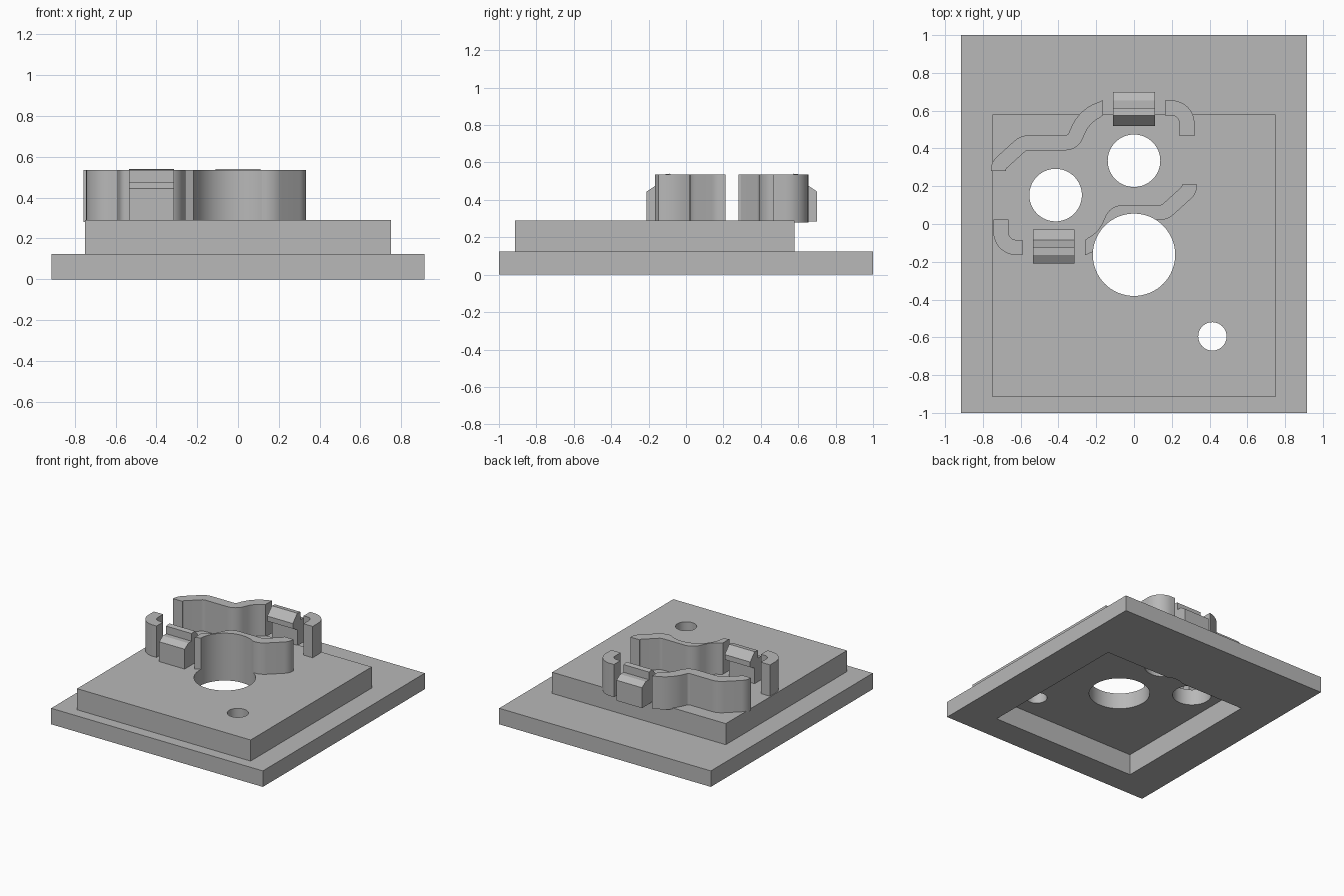
import bpy, bmesh, math
from mathutils import Vector, Matrix

old = bpy.data.objects.get("Cube")
if old:
    bpy.data.objects.remove(old, do_unlink=True)

grey = bpy.data.materials.new("light_grey")
grey.use_nodes = True
color = (0.48, 0.48, 0.48, 1)
grey.diffuse_color = color
grey.node_tree.nodes["Principled BSDF"].inputs["Base Color"].default_value = color

# Half turn about the middle of the clip ring
HALF_TURN = (Matrix.Translation((-0.212, 0.245, 0)) @ Matrix.Rotation(math.pi, 4, 'Z')
             @ Matrix.Translation((0.212, -0.245, 0)))


def prism(name, points, extrude, turned=False):
    """Extrude a closed outline of 3D points along a vector."""
    bm = bmesh.new()
    face = bm.faces.new([bm.verts.new(p) for p in points])
    moved = bmesh.ops.extrude_face_region(bm, geom=[face])["geom"]
    bmesh.ops.translate(bm, vec=extrude, verts=[v for v in moved if isinstance(v, bmesh.types.BMVert)])
    bmesh.ops.recalc_face_normals(bm, faces=bm.faces)
    if turned:
        bm.transform(HALF_TURN)
    mesh = bpy.data.meshes.new(name)
    bm.to_mesh(mesh)
    bm.free()
    mesh.materials.append(grey)
    obj = bpy.data.objects.new(name, mesh)
    bpy.context.collection.objects.link(obj)
    return obj


def box(name, x, y0, y1, z0, z1):
    return prism(name, [(-x, y0, z0), (x, y0, z0), (x, y1, z0), (-x, y1, z0)], (0, 0, z1 - z0))


def cylinder(name, x, y, r):
    ring = [(x + r * math.cos(a), y + r * math.sin(a), -0.1)
            for a in (math.tau * i / 64 for i in range(64))]
    return prism(name, ring, (0, 0, 1))


def boolean(obj, other, operation):
    mod = obj.modifiers.new(operation, 'BOOLEAN')
    mod.operation, mod.object, mod.solver = operation, other, 'EXACT'
    bpy.context.view_layer.objects.active = obj
    bpy.ops.object.modifier_apply(modifier=mod.name)


def rounded(corners):
    """Polyline with (x, y, radius) corners turned into arcs."""
    pts = [Vector(c[:2]) for c in corners]
    path = [pts[0]]
    for a, p, b, c in zip(pts, pts[1:], pts[2:], corners[1:]):
        d0, d1 = (p - a).normalized(), (b - p).normalized()
        turn = d0.angle_signed(d1)
        cut = c[2] * math.tan(abs(turn) / 2)
        start = p - d0 * cut
        side = Vector((-d0.y, d0.x)) * (1 if d0.cross(d1) > 0 else -1)
        center = start + side * c[2]
        sweep = math.copysign(abs(turn), d0.cross(d1))
        for i in range(11):
            path.append(center + Matrix.Rotation(sweep * i / 10, 2) @ (start - center))
    return path + [pts[-1]]


def wall(name, corners, turned=False):
    """Upright ribbon of constant thickness with square-cut ends."""
    path, left, right = rounded(corners), [], []
    for i, p in enumerate(path):
        t = (path[min(i + 1, len(path) - 1)] - path[max(i - 1, 0)]).normalized()
        if i in (0, len(path) - 1):
            t = Vector((math.copysign(1, t.x), 0)) if abs(t.x) > abs(t.y) else Vector((0, math.copysign(1, t.y)))
        n = Vector((-t.y, t.x)) * 0.04
        left.append((*(p + n), 0.28))
        right.append((*(p - n), 0.28))
    return prism(name, left + right[::-1], (0, 0, 0.255), turned)


# Stepped base, hollow underneath
base = box("stepped_base", 0.915, -1, 1, 0, 0.125)
block = box("upper_block", 0.75, -0.915, 0.58, 0.06, 0.29)
pocket = box("pocket_cutter", 0.625, -0.79, 0.455, -0.1, 0.165)
boolean(base, block, 'UNION')
boolean(base, pocket, 'DIFFERENCE')

# Ring of walls and snap clips, repeated by a half turn
LONG = [(-0.717, 0.28), (-0.717, 0.31, 0.05), (-0.585, 0.43, 0.08),
        (-0.325, 0.43, 0.06), (-0.265, 0.565, 0.2), (-0.165, 0.615)]
SHORT = [(0.165, 0.614), (0.28, 0.614, 0.08), (0.28, 0.465)]
CLIP = [(0.7, 0.285), (0.7, 0.445), (0.655, 0.475), (0.615, 0.475), (0.615, 0.535),
        (0.575, 0.54), (0.52, 0.48), (0.52, 0.44), (0.575, 0.41), (0.575, 0.285)]
parts = [base]
for place, turned in (("back", False), ("front", True)):
    long_wall = wall(place + "_long_wall", LONG, turned)
    parts += [long_wall, wall(place + "_short_wall", SHORT, turned),
              prism(place + "_snap_clip", [(-0.11, y, z) for y, z in CLIP], (0.22, 0, 0), turned)]

# Round holes; the large one also bites into the front long wall
holes = [cylinder("hole_cutter", *h) for h in
         ((0, -0.163, 0.218), (0, 0.335, 0.139), (-0.415, 0.153, 0.139), (0.415, -0.595, 0.075))]
for hole in holes:
    boolean(base, hole, 'DIFFERENCE')
boolean(long_wall, holes[0], 'DIFFERENCE')
for helper in holes + [block, pocket]:
    bpy.data.objects.remove(helper, do_unlink=True)

# Smooth curved faces, keep hard edges
bpy.ops.object.select_all(action='DESELECT')
for obj in parts:
    obj.select_set(True)
bpy.context.view_layer.objects.active = base
bpy.ops.object.shade_smooth_by_angle(angle=math.radians(30))
